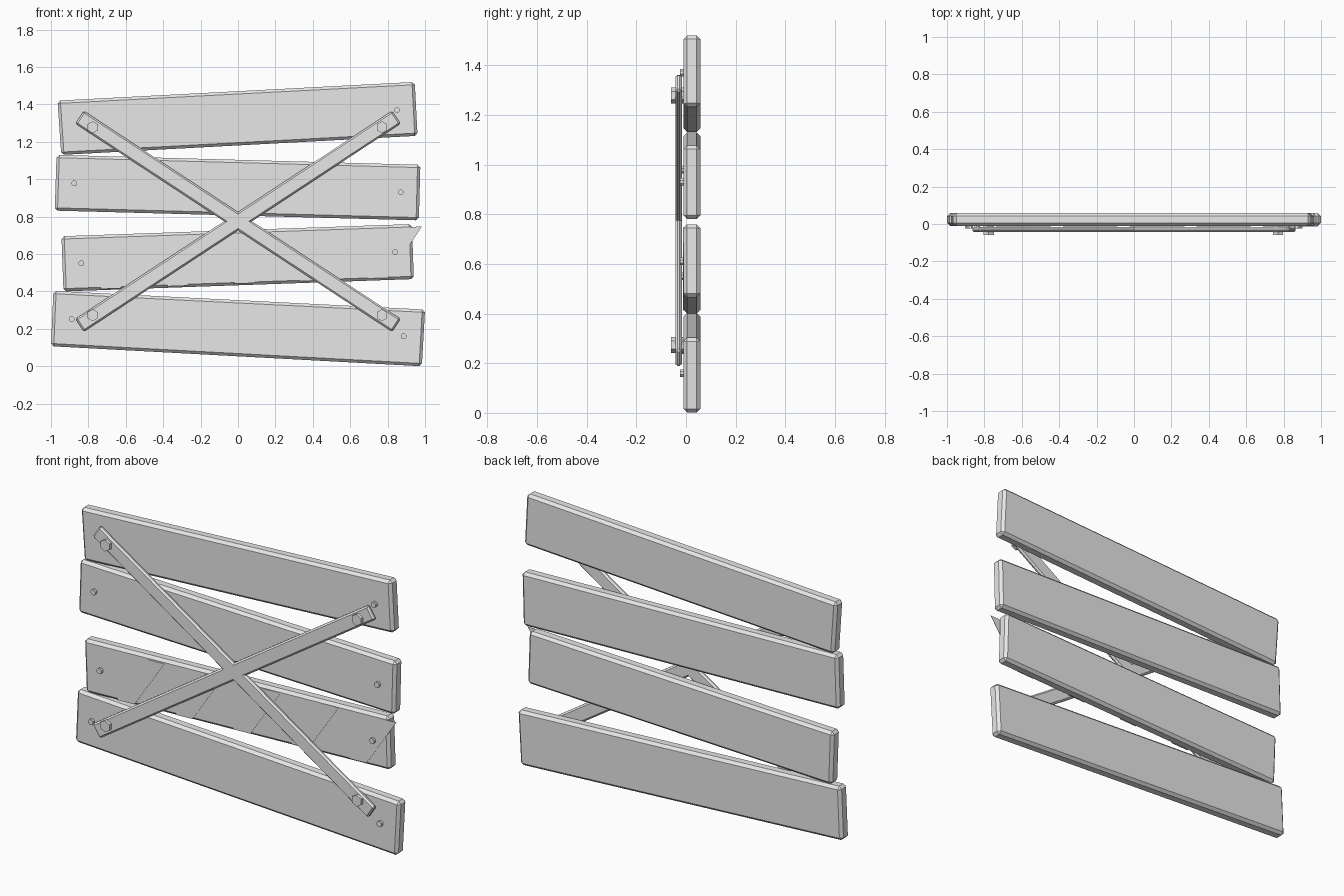
import bpy, bmesh, math
from mathutils import Vector

if "Cube" in bpy.data.objects:
    bpy.data.objects.remove(bpy.data.objects["Cube"])

grey = bpy.data.materials.new("plain_grey")
grey.diffuse_color = (0.8, 0.8, 0.8, 1)
grey.use_nodes = True
grey.node_tree.nodes["Principled BSDF"].inputs["Base Color"].default_value = grey.diffuse_color


def slab(name, outline, y0, y1, bevel=0.0):
    """Extrude an (x, z) outline from y0 (front) to y1 (back)."""
    bm = bmesh.new()
    front = bm.faces.new([bm.verts.new((x, y0, z)) for x, z in outline])
    ext = bmesh.ops.extrude_face_region(bm, geom=[front])
    moved = [v for v in ext["geom"] if isinstance(v, bmesh.types.BMVert)]
    bmesh.ops.translate(bm, verts=moved, vec=(0, y1 - y0, 0))
    if bevel:
        bmesh.ops.bevel(bm, geom=bm.edges[:], offset=bevel, segments=1,
                        profile=0.5, affect='EDGES')
    bmesh.ops.recalc_face_normals(bm, faces=bm.faces[:])
    mesh = bpy.data.meshes.new(name)
    bm.to_mesh(mesh)
    bm.free()
    mesh.materials.append(grey)
    ob = bpy.data.objects.new(name, mesh)
    bpy.context.collection.objects.link(ob)
    return ob


def ring(x, z, r, n, start):
    return [(x + r * math.cos(start + 2 * math.pi * i / n),
             z + r * math.sin(start + 2 * math.pi * i / n)) for i in range(n)]


# Four crooked planks, top to bottom (corners: TL, TR, BR, BL)
planks = {
    "top_plank": [(-0.965, 1.42), (0.945, 1.52), (0.96, 1.232), (-0.945, 1.13)],
    "upper_plank": [(-0.97, 1.13), (0.975, 1.077), (0.967, 0.78), (-0.98, 0.832)],
    "lower_plank": [(-0.944, 0.695), (0.93, 0.76), (0.94, 0.466), (-0.933, 0.40)],
    "bottom_plank": [(-0.987, 0.403), (1.0, 0.303), (0.983, 0.0), (-1.0, 0.107)],
}
for name, corners in planks.items():
    slab(name, corners, -0.01, 0.058, 0.015)

# Slanted stripes on the lower plank; the last one overhangs its end
for i in range(5):
    x = -0.553 + 0.357 * i
    slab("stripe", [(x, 0.687 + 0.014 * i), (x + 0.108, 0.691 + 0.014 * i),
                    (x - 0.076, 0.417 + 0.014 * i), (x - 0.184, 0.413 + 0.014 * i)],
         -0.0125, -0.0105)

# Crossed braces
centre = Vector((0, 0.775))
for side in (1, -1):
    a = side * math.radians(33.3)
    along = Vector((math.cos(a), math.sin(a))) * 1.013
    across = Vector((-math.sin(a), math.cos(a))) * 0.041
    pts = [centre + along + across, centre + along - across,
           centre - along - across, centre - along + across]
    slab("cross_brace", [tuple(p) for p in pts], -0.043, -0.017, 0.009)

# Hexagonal bolts at the brace ends
for x in (-0.777, 0.77):
    for z in (0.273, 1.278):
        slab("brace_bolt", ring(x, z, 0.032, 6, math.pi / 2), -0.06, -0.01)

# Small nails at the plank ends
for x, z in [(0.85, 1.37), (-0.875, 0.978), (0.87, 0.93), (-0.837, 0.55),
             (0.84, 0.61), (-0.89, 0.252), (0.885, 0.16)]:
    slab("plank_nail", ring(x, z, 0.016, 8, math.pi / 8), -0.025, 0.0)
